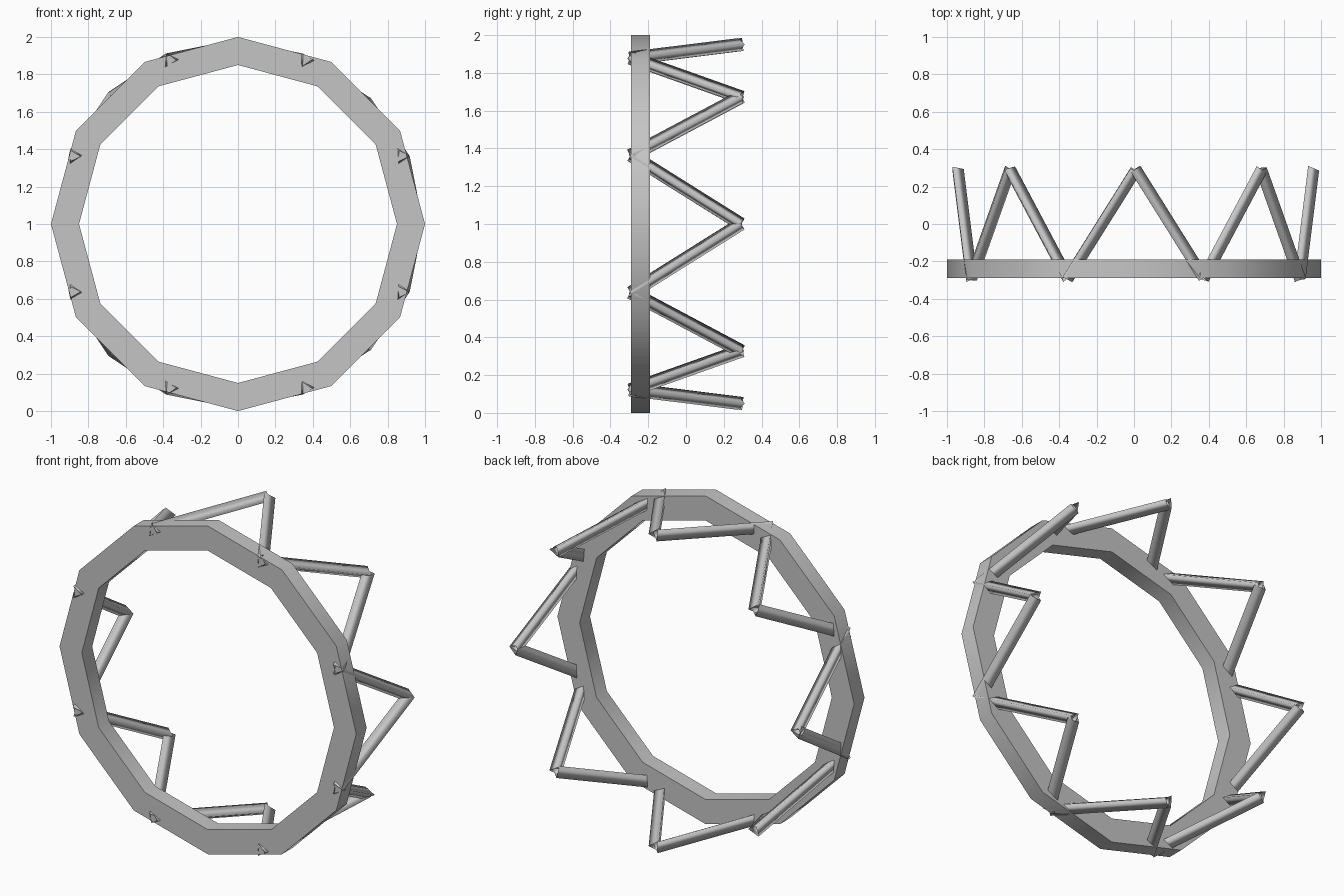
import bpy, bmesh, math
from mathutils import Vector

if "Cube" in bpy.data.objects:
    bpy.data.objects.remove(bpy.data.objects["Cube"])

CENTRE = Vector((0, 0, 1))
AXIS = Vector((0, 1, 0))

grey = bpy.data.materials.new("plain grey")
grey.diffuse_color = (0.56, 0.56, 0.56, 1)
grey.use_nodes = True
grey.node_tree.nodes["Principled BSDF"].inputs["Base Color"].default_value = grey.diffuse_color


def on_circle(radius, degrees, y):
    a = math.radians(degrees)
    return CENTRE + Vector((radius * math.cos(a), y, radius * math.sin(a)))


def make_object(name, bm):
    bmesh.ops.recalc_face_normals(bm, faces=bm.faces)
    mesh = bpy.data.meshes.new(name)
    bm.to_mesh(mesh)
    bm.free()
    mesh.materials.append(grey)
    ob = bpy.data.objects.new(name, mesh)
    bpy.context.collection.objects.link(ob)
    return ob


def bridge(bm, loops, closed):
    """Join neighbouring vertex loops with quads."""
    n = len(loops[0])
    for i in range(len(loops) if closed else len(loops) - 1):
        a, b = loops[i], loops[(i + 1) % len(loops)]
        for j in range(n):
            k = (j + 1) % n
            bm.faces.new((a[j], a[k], b[k], b[j]))


# Twelve-sided ring with a rectangular section
bm = bmesh.new()
section = [(1.0, -0.29), (1.0, -0.19), (0.85, -0.19), (0.85, -0.29)]
loops = [[bm.verts.new(on_circle(r, i * 30, y)) for r, y in section]
         for i in range(12)]
bridge(bm, loops, closed=True)
ring = make_object("ring", bm)
bpy.ops.object.select_all(action='DESELECT')
ring.select_set(True)
bpy.context.view_layer.objects.active = ring
bpy.ops.object.shade_smooth_by_angle(angle=math.radians(45))


# Open three-sided tubes zigzagging between the ring and the back points
def strut(name, start, end, radius=0.04):
    turn = AXIS.rotation_difference((end - start).normalized())
    corners = [turn @ Vector((radius * math.cos(a), 0, radius * math.sin(a)))
               for a in (i * math.tau / 3 for i in range(3))]
    bm = bmesh.new()
    loops = [[bm.verts.new(p + c) for c in corners] for p in (start, end)]
    bridge(bm, loops, closed=False)
    for f in bm.faces:
        f.smooth = True
    make_object(name, bm)


for i in range(8):
    back = on_circle(0.95, i * 45, 0.29)
    for side in (-1, 1):
        front = on_circle(0.95, i * 45 + side * 22.5, -0.29)
        strut(f"strut_{i + 1}_{'left' if side > 0 else 'right'}", front, back)
